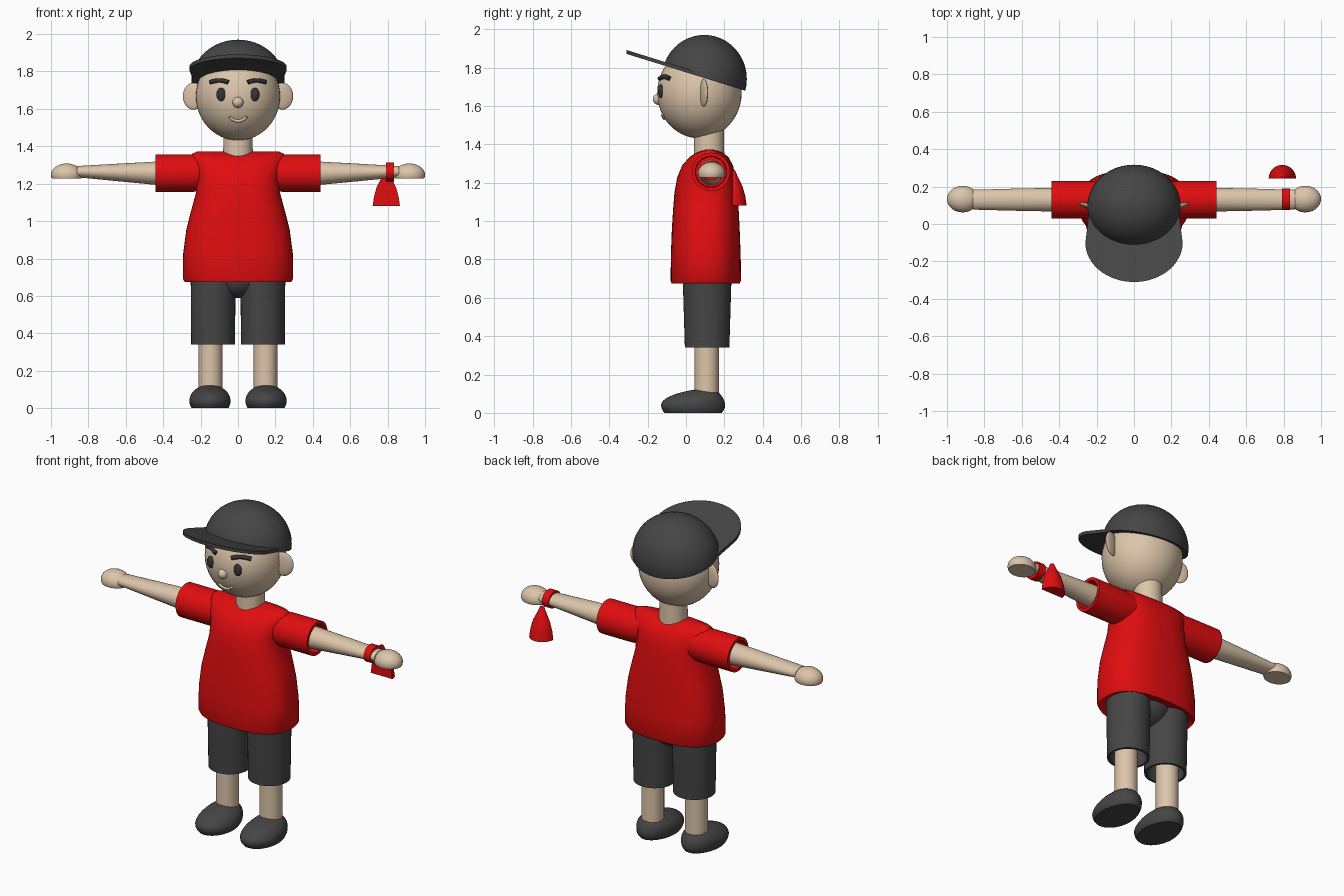
import bpy, bmesh
from math import sin, cos, pi, sqrt, radians
from mathutils import Matrix, Vector

if "Cube" in bpy.data.objects:
    bpy.data.objects.remove(bpy.data.objects["Cube"], do_unlink=True)


def material(name, rgb):
    m = bpy.data.materials.new(name)
    m.use_nodes = True
    m.diffuse_color = (*rgb, 1)
    m.node_tree.nodes["Principled BSDF"].inputs["Base Color"].default_value = (*rgb, 1)
    return m


SKIN = material("skin", (0.72, 0.56, 0.40))
RED = material("red cloth", (0.75, 0.004, 0.005))
GREY = material("dark grey cloth", (0.06, 0.06, 0.06))
DARK = material("dark features", (0.035, 0.035, 0.038))


def finish(name, bm, mat, angle=40):
    bmesh.ops.recalc_face_normals(bm, faces=bm.faces)
    mesh = bpy.data.meshes.new(name)
    bm.to_mesh(mesh)
    bm.free()
    mesh.materials.append(mat)
    ob = bpy.data.objects.new(name, mesh)
    bpy.context.collection.objects.link(ob)
    bpy.ops.object.select_all(action='DESELECT')
    ob.select_set(True)
    bpy.context.view_layer.objects.active = ob
    bpy.ops.object.shade_smooth_by_angle(angle=radians(angle))
    return ob


def ball(center, size, segs=32, rot=None):
    """Ellipsoid as a bmesh."""
    bm = bmesh.new()
    bmesh.ops.create_uvsphere(bm, u_segments=segs, v_segments=segs // 2, radius=1)
    mat = Matrix.Translation(center) @ (rot or Matrix()) @ Matrix.Diagonal((*size, 1))
    bmesh.ops.transform(bm, matrix=mat, verts=bm.verts)
    return bm


def loft(rings, axis="z", power=2, segs=40):
    """Skin rings of (centre, radius_a, radius_b) across the given axis."""
    bm = bmesh.new()
    loops = []
    for c, ra, rb in rings:
        loop = []
        for i in range(segs):
            t = 2 * pi * i / segs
            a, b = [abs(v) ** (2 / power) * (1 if v > 0 else -1) for v in (cos(t), sin(t))]
            offset = (a * ra, b * rb, 0) if axis == "z" else (0, a * ra, b * rb)
            loop.append(bm.verts.new(Vector(c) + Vector(offset)))
        loops.append(loop)
    for lo, hi in zip(loops, loops[1:]):
        for i in range(segs):
            j = (i + 1) % segs
            bm.faces.new((lo[i], lo[j], hi[j], hi[i]))
    bm.faces.new(loops[0])
    bm.faces.new(loops[-1])
    return bm


def cut(bm, point, normal):
    """Remove the side the normal points to and close the hole."""
    geom = bm.verts[:] + bm.edges[:] + bm.faces[:]
    res = bmesh.ops.bisect_plane(bm, geom=geom, plane_co=point, plane_no=normal, clear_outer=True)
    edges = [e for e in res["geom_cut"] if isinstance(e, bmesh.types.BMEdge)]
    bmesh.ops.holes_fill(bm, edges=edges)


# Head
HEAD, HEAD_R = Vector((0, 0.07, 1.668)), Vector((0.225, 0.22, 0.237))


def face_y(x, z):
    u, w = x / HEAD_R.x, (z - HEAD.z) / HEAD_R.z
    return HEAD.y - HEAD_R.y * sqrt(1 - u * u - w * w)


def face_stroke(name, points, radius, mat):
    """Tapered tube that follows the face."""
    cu = bpy.data.curves.new(name, 'CURVE')
    cu.dimensions = '3D'
    cu.bevel_depth = radius
    cu.bevel_resolution = 3
    cu.use_fill_caps = True
    sp = cu.splines.new('NURBS')
    sp.points.add(len(points) - 1)
    sp.use_endpoint_u = True
    sp.order_u = 3
    for p, (x, z) in zip(sp.points, points):
        p.co = (x, face_y(x, z) - 0.004, z, 1)
    cu.materials.append(mat)
    ob = bpy.data.objects.new(name, cu)
    bpy.context.collection.objects.link(ob)


finish("head", ball(HEAD, HEAD_R, 48), SKIN)
finish("nose", ball((0, -0.14, 1.635), (0.03, 0.033, 0.03), 24), SKIN)
finish("neck", loft([((0, 0.12, 1.32), 0.08, 0.08), ((0, 0.12, 1.5), 0.077, 0.077)]), SKIN)
face_stroke("mouth", [(-0.045, 1.557), (-0.025, 1.535), (0.025, 1.535), (0.045, 1.557)], 0.008, SKIN)

# Cap: dome cut by a tilted rim, and a rounded brim in the same plane
SLOPE = -0.31


def rim_z(y):
    return 1.775 + SLOPE * y


dome = ball((0, 0.095, 1.74), (0.25, 0.222, 0.23), 48)
cut(dome, (0, 0, rim_z(0)), (0, SLOPE, -1))
finish("cap_dome", dome, GREY)

brim = bmesh.new()
outline = [(0.235, 0.1)] + [(0.26 * cos(t * pi / 32), -0.1 - 0.21 * sin(t * pi / 32)) for t in range(33)] + [(-0.235, 0.1)]
base = brim.faces.new([brim.verts.new((x, y, rim_z(y))) for x, y in outline])
top = bmesh.ops.extrude_face_region(brim, geom=[base])
bmesh.ops.translate(brim, vec=(0, 0, 0.02), verts=[v for v in top["geom"] if isinstance(v, bmesh.types.BMVert)])
finish("cap_brim", brim, GREY)

# Shirt body: front and back limits at each height
rings = []
for z, rx, front, back in [(0.69, 0.27, -0.06, 0.265), (0.675, 0.285, -0.075, 0.28), (0.69, 0.295, -0.08, 0.287),
                           (0.82, 0.294, -0.079, 0.285), (0.95, 0.277, -0.074, 0.28), (1.05, 0.252, -0.068, 0.275),
                           (1.15, 0.225, -0.06, 0.268), (1.23, 0.222, -0.045, 0.258), (1.29, 0.235, -0.02, 0.245),
                           (1.335, 0.25, 0.02, 0.22), (1.36, 0.245, 0.06, 0.185), (1.372, 0.22, 0.1, 0.145)]:
    rings.append(((0, (front + back) / 2, z), rx, (back - front) / 2))
finish("shirt_body", loft(rings, power=2.5, segs=48), RED, 60)

# Shorts hip
finish("shorts_hip", ball((0, 0.11, 0.7), (0.14, 0.118, 0.112)), GREY)


def shoe(x):
    """Egg with a flat sole, low toe and full heel."""
    bm = ball((0, 0, 0), (1, 1, 1), 40)
    cut(bm, (0, 0, -0.45), (0, 0, -1))
    for v in bm.verts:
        height = 0.086 + 0.012 * v.co.y if v.co.z > 0 else 0.086
        width = 0.11 - 0.006 * v.co.y
        lift = max(0, v.co.z) * 0.25 * (1 - v.co.y ** 2)
        v.co = (x + v.co.x * width, 0.037 + (v.co.y + lift) * 0.167, 0.039 + v.co.z * height)
    return bm


# Paired parts
for side, s in (("left", 1), ("right", -1)):
    # Face
    finish(side + "_eye", ball((s * 0.09, face_y(0.09, 1.677), 1.677), (0.025, 0.014, 0.036), 24), DARK)
    face_stroke(side + "_eyebrow", [(s * 0.052, 1.742), (s * 0.08, 1.752), (s * 0.12, 1.752), (s * 0.148, 1.742)],
                0.012, DARK)
    turn = Matrix.Rotation(s * radians(18), 4, 'Z')
    finish(side + "_ear", ball((s * 0.238, 0.093, 1.668), (0.06, 0.014, 0.072), 24, turn), SKIN)

    # Sleeve, with its open end folded inward
    sleeve = [(0.17, 0.095), (0.25, 0.1), (0.44, 0.1), (0.44, 0.082), (0.3, 0.078)]
    finish(side + "_sleeve", loft([((s * x, 0.13, 1.256), r, r) for x, r in sleeve], "x"), RED)

    # Arm and flat-palmed hand
    arm = [(0.28, 0.064, 0.066), (0.44, 0.063, 0.062), (0.64, 0.059, 0.047), (0.86, 0.053, 0.03)]
    finish(side + "_arm", loft([((s * x, 0.13, 1.256 + 0.02 * (x - 0.44)), a, b) for x, a, b in arm], "x"), SKIN)
    hand = ball((s * 0.916, 0.133, 1.248), (0.084, 0.071, 0.06))
    cut(hand, (0, 0, 1.228), (0, 0, -1))
    finish(side + "_hand", hand, SKIN)

    # Shorts leg, open at the bottom
    shorts = [(0.7, 0.12, 0.127), (0.34, 0.117, 0.116), (0.34, 0.103, 0.102), (0.45, 0.1, 0.1)]
    finish(side + "_shorts_leg", loft([((s * 0.133, 0.11, z), a, b) for z, a, b in shorts]), GREY)

    # Leg and shoe
    finish(side + "_leg", loft([((s * 0.147, 0.108, z), 0.063, 0.063) for z in (0.07, 0.5)]), SKIN)
    finish(side + "_shoe", shoe(s * 0.15), GREY)

# Wrist band on the left arm
band = [(0.79, 0.052, 0.044), (0.79, 0.058, 0.05), (0.834, 0.058, 0.05), (0.834, 0.05, 0.044)]
finish("wrist_band", loft([((x, 0.132, 1.263), a, b) for x, a, b in band], "x"), RED)

# Hanging cloth: half bell split into two tails
flare = [(1.08, 0.073), (1.13, 0.066), (1.18, 0.052), (1.225, 0.03), (1.265, 0.012)]
for side, s in (("left", 1), ("right", -1)):
    tail = loft([((0.793, 0.243, z), r, r) for z, r in flare])
    cut(tail, (0, 0.243, 0), (0, -1, 0))
    cut(tail, (0.793 + s * 0.002, 0, 0), (-s, 0, -0.03))
    finish(side + "_cloth_tail", tail, RED)
